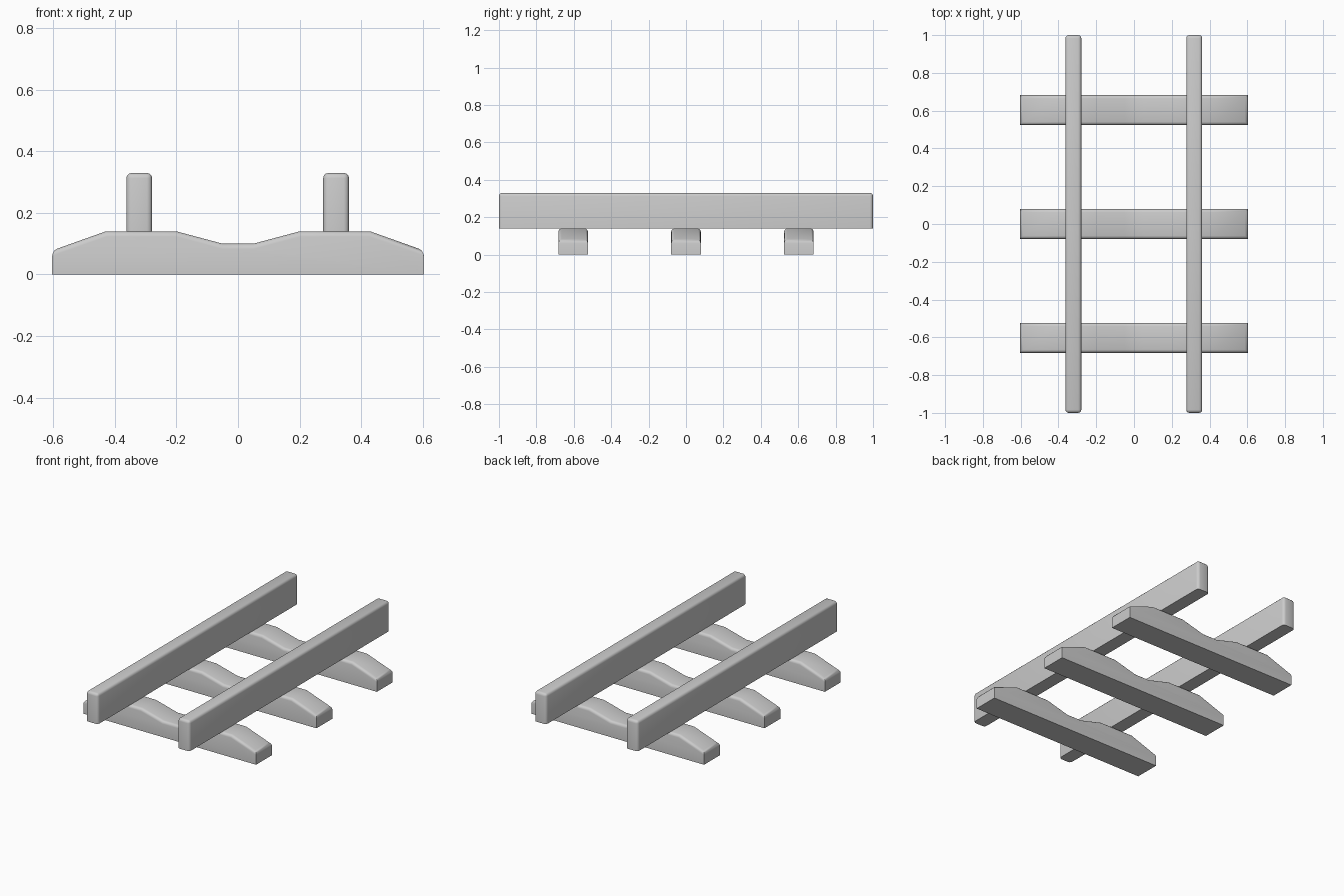
import bpy, bmesh

if "Cube" in bpy.data.objects:
    bpy.data.objects.remove(bpy.data.objects["Cube"])

# Half of the sleeper's top outline, mirrored in x
HALF_TOP = [(0.05, 0.10), (0.20, 0.14), (0.43, 0.14), (0.604, 0.078)]
SLEEPER_DEPTH = 0.158


def finish(name, bm, location):
    bmesh.ops.recalc_face_normals(bm, faces=bm.faces)
    mesh = bpy.data.meshes.new(name)
    bm.to_mesh(mesh)
    bm.free()
    obj = bpy.data.objects.new(name, mesh)
    bpy.context.collection.objects.link(obj)
    obj.location = location
    bpy.ops.object.select_all(action='DESELECT')
    obj.select_set(True)
    bpy.context.view_layer.objects.active = obj
    bpy.ops.object.shade_smooth_by_angle(angle=0.6)
    return obj


def make_sleeper(name, y):
    # Outline extruded along y, rounded on the upper rim
    end = HALF_TOP[-1][0]
    outline = [(-end, 0)] + [(-x, z) for x, z in reversed(HALF_TOP)] + HALF_TOP + [(end, 0)]
    bm = bmesh.new()
    face = bm.faces.new([bm.verts.new((x, -SLEEPER_DEPTH / 2, z)) for x, z in outline])
    moved = bmesh.ops.extrude_face_region(bm, geom=[face], use_keep_orig=True)
    verts = [g for g in moved["geom"] if isinstance(g, bmesh.types.BMVert)]
    bmesh.ops.translate(bm, verts=verts, vec=(0, SLEEPER_DEPTH, 0))
    rim = []
    for e in bm.edges:
        a, b = (v.co for v in e.verts)
        along_y = abs(a.y - b.y) > 0.01
        at_end = min(abs(a.x), abs(b.x)) > end - 0.001
        if min(a.z, b.z) > 0.05 and (at_end or not along_y):
            rim.append(e)
    bmesh.ops.bevel(bm, geom=rim, offset=0.017, segments=3, profile=0.5,
                    affect='EDGES', clamp_overlap=True)
    return finish(name, bm, (0, y, 0))


def make_rail(name, x):
    # Long bar with a flat base, rounded on all other edges
    bm = bmesh.new()
    bmesh.ops.create_cube(bm, size=1)
    bmesh.ops.scale(bm, verts=bm.verts, vec=(0.084, 2.0, 0.19))
    edges = [e for e in bm.edges if max(v.co.z for v in e.verts) > 0]
    bmesh.ops.bevel(bm, geom=edges, offset=0.017, segments=3, profile=0.5,
                    affect='EDGES', clamp_overlap=True)
    return finish(name, bm, (x, 0, 0.235))


for label, y in (("front", -0.603), ("middle", 0), ("back", 0.603)):
    make_sleeper(label + "_sleeper", y)
for label, x in (("left", -0.321), ("right", 0.319)):
    make_rail(label + "_rail", x)
